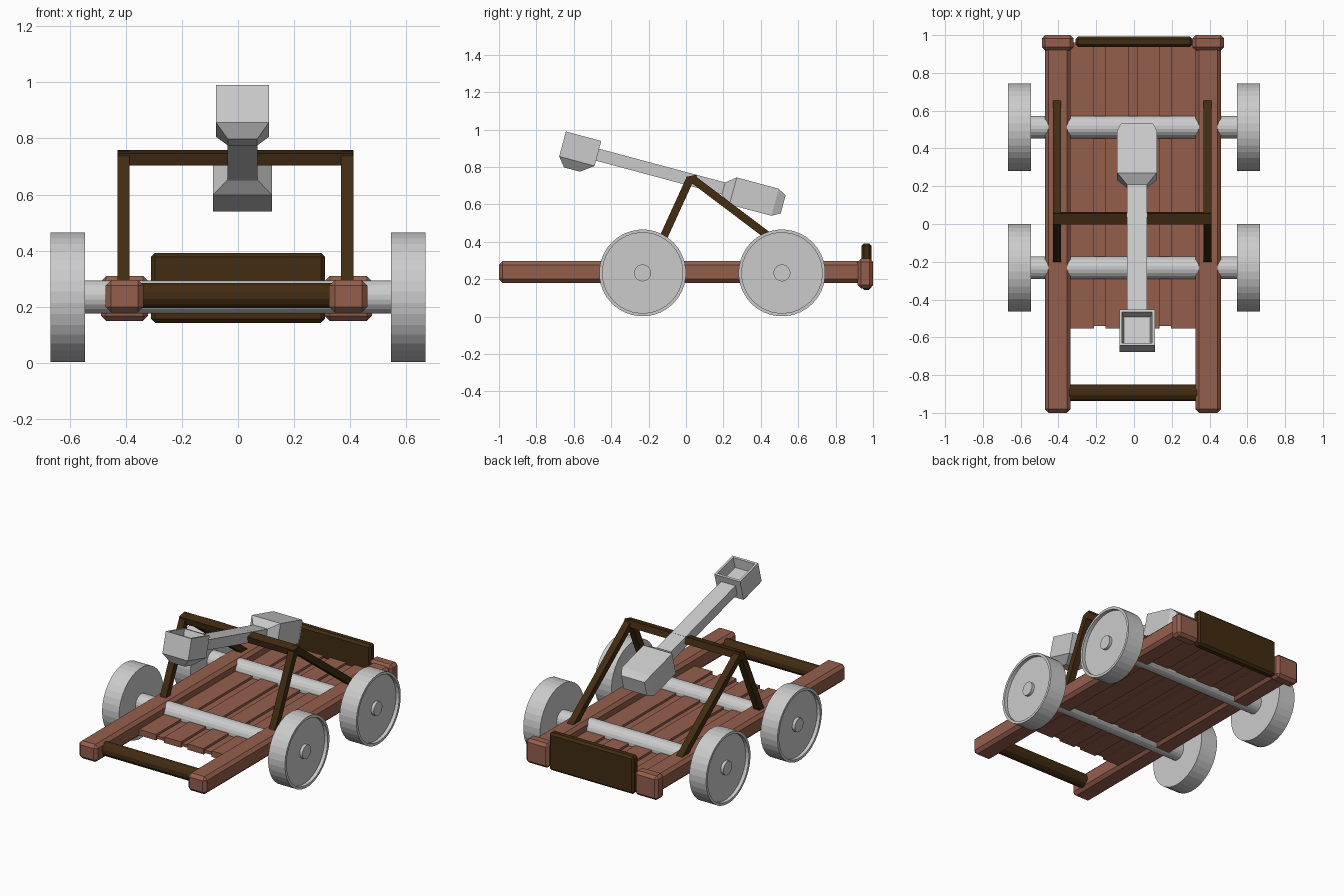
import bpy, bmesh, math
from mathutils import Matrix, Vector

if "Cube" in bpy.data.objects:
    bpy.data.objects.remove(bpy.data.objects["Cube"])


def material(name, rgb):
    m = bpy.data.materials.new(name)
    m.diffuse_color = (*rgb, 1)
    m.use_nodes = True
    m.node_tree.nodes["Principled BSDF"].inputs["Base Color"].default_value = m.diffuse_color
    return m


GREY = material("pale grey", (0.6, 0.6, 0.6))
BROWN = material("red brown wood", (0.30, 0.113, 0.073))
DARK = material("dark wood", (0.055, 0.025, 0.006))


def finish(name, bm, mat, bevel=0.0, matrix=None):
    bmesh.ops.recalc_face_normals(bm, faces=bm.faces)
    if bevel:
        bmesh.ops.bevel(bm, geom=bm.edges[:], offset=bevel, segments=1, affect='EDGES')
    if matrix:
        bm.transform(matrix)
    me = bpy.data.meshes.new(name)
    bm.to_mesh(me)
    bm.free()
    me.materials.append(mat)
    ob = bpy.data.objects.new(name, me)
    bpy.context.collection.objects.link(ob)
    return ob


def box(name, x, y, z, mat, bevel=0.0, matrix=None):
    """Box from (min, max) ranges."""
    bm = bmesh.new()
    bmesh.ops.create_cube(bm, size=1)
    for v in bm.verts:
        v.co = Vector([(r[0] + r[1]) / 2 + c * (r[1] - r[0]) for r, c in zip((x, y, z), v.co)])
    return finish(name, bm, mat, bevel, matrix)


def skin(name, rings, mat, matrix=None):
    """Join rings of points into a closed skin with capped ends."""
    bm = bmesh.new()
    loops = [[bm.verts.new(p) for p in ring] for ring in rings]
    n = len(loops[0])
    for a, b in zip(loops, loops[1:]):
        for i in range(n):
            j = (i + 1) % n
            bm.faces.new((a[i], a[j], b[j], b[i]))
    bm.faces.new(loops[0])
    bm.faces.new(loops[-1])
    return finish(name, bm, mat, 0, matrix)


def lathe_x(name, profile, y, z, mat, sides):
    """Turn (x, radius) points around an axis parallel to x."""
    rings = []
    for x, r in profile:
        angles = [math.tau * (i + 0.5) / sides for i in range(sides)]
        rings.append([(x, y + r * math.cos(a), z + r * math.sin(a)) for a in angles])
    return skin(name, rings, mat)


def beam(name, x, width, start, end, thick, mat):
    """Square beam in a plane of constant x between two (y, z) points."""
    dy, dz = end[0] - start[0], end[1] - start[1]
    m = Matrix.Translation((x, *start)) @ Matrix.Rotation(math.atan2(dz, dy), 4, 'X')
    box(name, (-width / 2, width / 2), (0, math.hypot(dy, dz)),
        (-thick / 2, thick / 2), mat, 0, m)


# Chassis rails with thicker end caps
for side, x in (("left", -0.404), ("right", 0.393)):
    box(side + "_rail", (x - 0.068, x + 0.068), (-1, 0.99), (0.18, 0.296), BROWN, 0.02)
    box(side + "_rail_cap", (x - 0.084, x + 0.084), (0.918, 1), (0.15, 0.31), BROWN, 0.018)

# Deck: thin base showing in the grooves, with four raised planks
box("deck_base", (-0.345, 0.335), (-0.54, 0.96), (0.203, 0.222), BROWN)
for i, (a, b) in enumerate(((-0.345, -0.213), (-0.152, -0.03), (0.018, 0.135), (0.195, 0.335))):
    box(f"deck_plank_{i + 1}", (a, b), (-0.553, 0.96), (0.198, 0.237), BROWN)

# Front round bar and rear bumper board
lathe_x("front_bar", [(-0.36, 0.046), (0.35, 0.046)], -0.893, 0.24, DARK, 12)
box("rear_board", (-0.31, 0.31), (0.937, 0.993), (0.143, 0.392), DARK, 0.014)

# Axles and dished wheels with hubs
for end, y in (("front", -0.232), ("rear", 0.513)):
    lathe_x(end + "_axle", [(-0.57, 0.06), (0.57, 0.06)], y, 0.235, GREY, 20)
    for side, s in (("left", -1), ("right", 1)):
        prof = [(0.545, 0.06), (0.545, 0.232), (0.668, 0.232), (0.668, 0.215),
                (0.645, 0.215), (0.645, 0.045), (0.664, 0.045)]
        lathe_x(f"{end}_{side}_wheel", [(s * x, r) for x, r in prof], y, 0.2335, GREY, 36)

# A-frame legs and crossbeam
for side, x in (("left", -0.408), ("right", 0.389)):
    beam(side + "_front_leg", x, 0.044, (0.018, 0.728), (-0.195, 0.26), 0.042, DARK)
    beam(side + "_rear_leg", x, 0.044, (0.03, 0.74), (0.68, 0.25), 0.042, DARK)
beam("crossbeam", -0.01, 0.838, (0.003, 0.725), (0.06, 0.737), 0.044, DARK)

# Throwing arm, built flat along local y and then tilted
TILT = Matrix.Translation((0.016, -0.49, 0.87)) @ Matrix.Rotation(math.radians(-15), 4, 'X')
box("throwing_arm", (-0.053, 0.053), (0, 0.76), (-0.033, 0.033), GREY, 0, TILT)


def rect_y(y, hx, hz):
    return [(-hx, y, -hz), (hx, y, -hz), (hx, y, hz), (-hx, y, hz)]


def rect_z(z, hx, y0, y1):
    return [(-hx, y0, z), (hx, y0, z), (hx, y1, z), (-hx, y1, z)]


skin("counterweight", [rect_y(0.715, 0.054, 0.034), rect_y(0.768, 0.105, 0.075),
                       rect_y(1.0, 0.105, 0.075), rect_y(1.045, 0.085, 0.05)], GREY, TILT)

# Open bucket: tapered bottom, walls, rim and sunken floor
skin("bucket", [rect_z(-0.112, 0.052, -0.138, -0.05), rect_z(-0.062, 0.094, -0.178, 0.018),
                rect_z(0.076, 0.094, -0.178, 0.018), rect_z(0.076, 0.08, -0.164, 0.004),
                rect_z(0.01, 0.07, -0.154, -0.006)], GREY, TILT)
